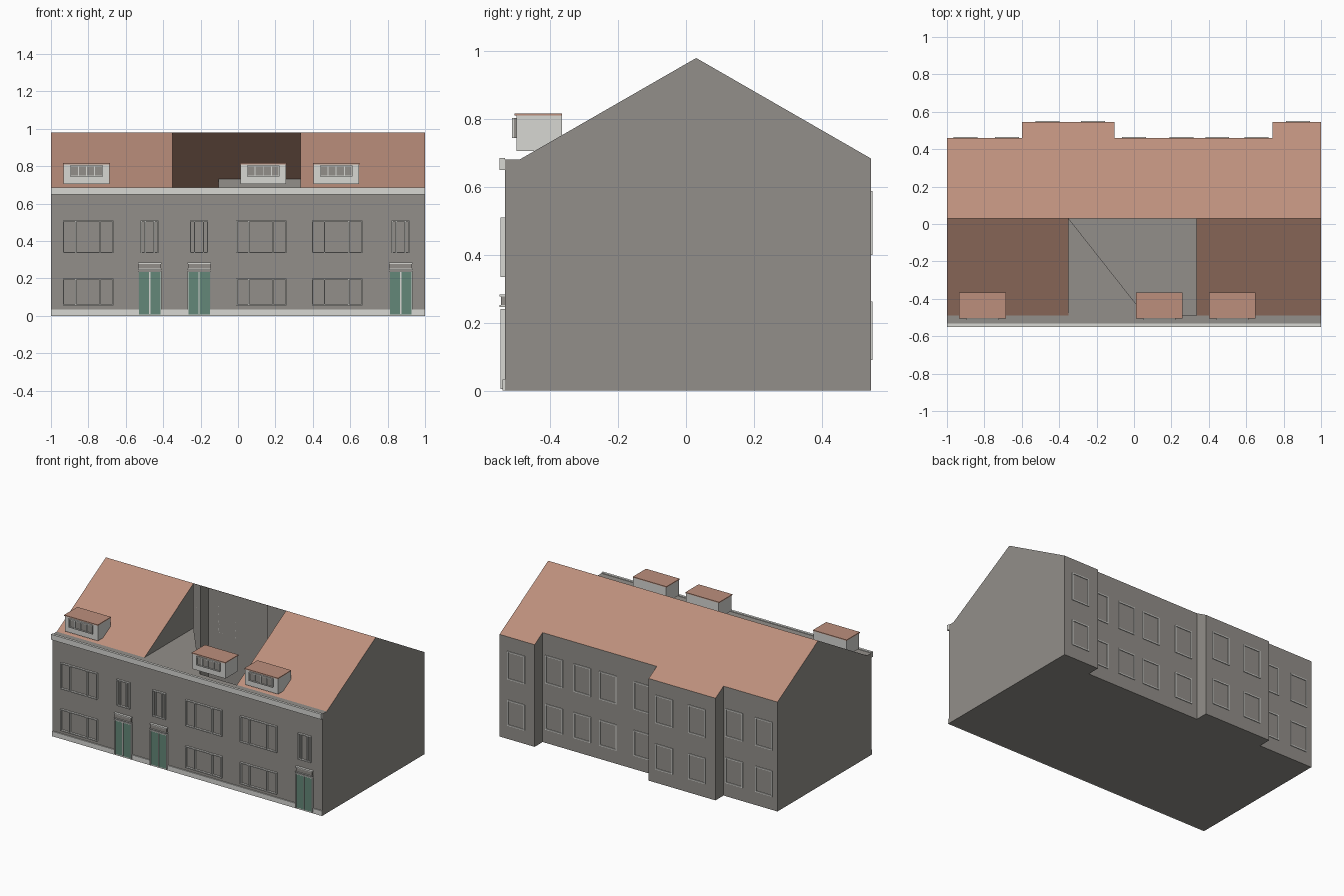
import bpy, bmesh

if "Cube" in bpy.data.objects:
    bpy.data.objects.remove(bpy.data.objects["Cube"])

def material(name, rgb):
    m = bpy.data.materials.new(name)
    m.diffuse_color = (*rgb, 1)
    m.use_nodes = True
    m.node_tree.nodes["Principled BSDF"].inputs["Base Color"].default_value = m.diffuse_color
    return m

WALL = material("grey_wall", (0.290, 0.275, 0.254))
ROOF = material("terracotta_roof", (0.505, 0.275, 0.202))
TRIM = material("pale_trim", (0.68, 0.68, 0.65))
DOOR = material("green_door", (0.125, 0.242, 0.188))

FRONT, EAVE, RIDGE, TOP = -0.533, -0.49, 0.03, 0.98
GAP = (-0.35, 0.335)          # open stretch of the front roof

def roof_z(y):
    return TOP - 0.575 * abs(y - RIDGE)

def finish(name, bm, mat):
    me = bpy.data.meshes.new(name)
    bm.to_mesh(me)
    bm.free()
    me.materials.append(mat)
    ob = bpy.data.objects.new(name, me)
    bpy.context.collection.objects.link(ob)
    return ob

def sheets(name, polys, mat):
    bm = bmesh.new()
    for p in polys:
        bm.faces.new([bm.verts.new(v) for v in p])
    bmesh.ops.remove_doubles(bm, verts=bm.verts, dist=1e-5)
    bmesh.ops.recalc_face_normals(bm, faces=bm.faces)
    return finish(name, bm, mat)

def boxes(name, items, mat):
    """Each item is (x0, x1, y0, y1, z0, z1)."""
    bm = bmesh.new()
    for x0, x1, y0, y1, z0, z1 in items:
        vs = bmesh.ops.create_cube(bm, size=1)["verts"]
        for v in vs:
            v.co = (x1 if v.co.x > 0 else x0, y1 if v.co.y > 0 else y0,
                    z1 if v.co.z > 0 else z0)
    return finish(name, bm, mat)

def frame(x0, x1, z0, z1, y0, y1, w=0.007, mullions=(), sides="lrbt"):
    bars = {"l": (x0, x0 + w, y0, y1, z0, z1), "r": (x1 - w, x1, y0, y1, z0, z1),
            "b": (x0 + w, x1 - w, y0, y1, z0, z0 + w),
            "t": (x0 + w, x1 - w, y0, y1, z1 - w, z1)}
    out = [bars[s] for s in sides]
    for f in mullions:
        c = x0 + f * (x1 - x0)
        out.append((c - w / 2, c + w / 2, y0, y1, z0 + w, z1 - w))
    return out

# Stepped rear outline, running from the right end to the left end
rear = [(1, .545), (.74, .545), (.74, .46), (-.105, .46),
        (-.105, .545), (-.6, .545), (-.6, .46), (-1, .46)]

# Hollow wall shell with ground slab and end gables
ze = roof_z(EAVE)
outline = [(-1, FRONT), (1, FRONT)] + rear
walls = [[(x, y, 0) for x, y in outline],
         [(-1, FRONT, 0), (1, FRONT, 0), (1, FRONT, ze), (-1, FRONT, ze)],
         [(-1, FRONT, ze), (1, FRONT, ze), (1, EAVE, ze), (-1, EAVE, ze)]]
for (xa, ya), (xb, yb) in zip(rear, rear[1:]):
    walls.append([(xa, ya, 0), (xb, yb, 0), (xb, yb, roof_z(yb)), (xa, ya, roof_z(ya))])
for x, yb in ((1, .545), (-1, .46)):
    walls.append([(x, FRONT, 0), (x, yb, 0), (x, yb, roof_z(yb)),
                  (x, RIDGE, TOP), (x, EAVE, ze), (x, FRONT, ze)])
sheets("wall_shell", walls, WALL)

# Attic side walls and corner ceiling beside the open roof
attic = [[(x, EAVE, ze), (x, RIDGE, ze), (x, RIDGE, TOP)] for x in GAP]
attic.append([(GAP[0], EAVE, ze), (GAP[0], RIDGE, ze), (.06, EAVE, ze)])
sheets("attic_walls", attic, WALL)

# Roof slopes
sheets("rear_roof", [[(-1, RIDGE, TOP), (1, RIDGE, TOP)]
                     + [(x, y, roof_z(y)) for x, y in rear]], ROOF)
sheets("front_roof", [[(a, EAVE, ze), (b, EAVE, ze), (b, RIDGE, TOP), (a, RIDGE, TOP)]
                      for a, b in ((-1, GAP[0]), (GAP[1], 1))], ROOF)

# Cornice and plinth along the front
boxes("cornice", [(-1, 1, -.55, FRONT, .65, .686)], TRIM)
boxes("plinth", [(-1, 1, -.54, FRONT, 0, .033)], TRIM)

# Wide front windows on both floors
bars = []
for x in (-.935, -.01, .395):
    for z0, z1 in ((.055, .2), (.335, .51)):
        bars += frame(x, x + .27, z0, z1, -.546, FRONT, .006, (.25, .73))
boxes("front_window_frames", bars, TRIM)

# Entrance bays: green double door, canopy, narrow window above
leaves, trims, canopies = [], [], []
for x in (-.472, -.208, .87):
    leaves.append((x - .06, x + .06, -.541, FRONT, .008, .235))
    trims += frame(x - .063, x + .063, .005, .24, -.547, FRONT, .006, (.5,), "lrt")
    canopies.append((x - .06, x + .06, -.545, FRONT, .25, .28))
    trims.append((x - .063, x + .063, -.55, FRONT, .278, .284))
    trims.append((x - .063, x + .063, -.55, FRONT, .246, .252))
    trims += frame(x - .048, x + .048, .335, .51, -.546, FRONT, .006, (.25, .75))
boxes("front_doors", leaves, DOOR)
boxes("door_canopies", canopies, WALL)
boxes("entrance_trim", trims, TRIM)

# Rear windows on both floors
bars = []
for x, y in ((.877, .545), (.655, .46), (.445, .46), (.255, .46), (0, .46),
             (-.22, .545), (-.463, .545), (-.68, .46), (-.9, .46)):
    for z0, z1 in ((.09, .262), (.4, .588)):
        bars += frame(x - .064, x + .064, z0, z1, y, y + .005)
boxes("rear_window_frames", bars, TRIM)

# Dormers with flat roofs and four-pane windows
bodies, caps, panes, bars = [], [], [], []
for x in (-.81, .135, .525):
    bodies.append((x - .122, x + .122, -.5, -.365, .706, .81))
    caps.append((x - .125, x + .125, -.505, -.365, .81, .816))
    panes.append((x - .087, x + .087, -.506, -.5, .745, .803))
    bars += frame(x - .087, x + .087, .745, .803, -.512, -.5, .005, (.25, .5, .75))
boxes("dormer_bodies", bodies, TRIM)
boxes("dormer_roofs", caps, ROOF)
boxes("dormer_panes", panes, WALL)
boxes("dormer_window_frames", bars, TRIM)
